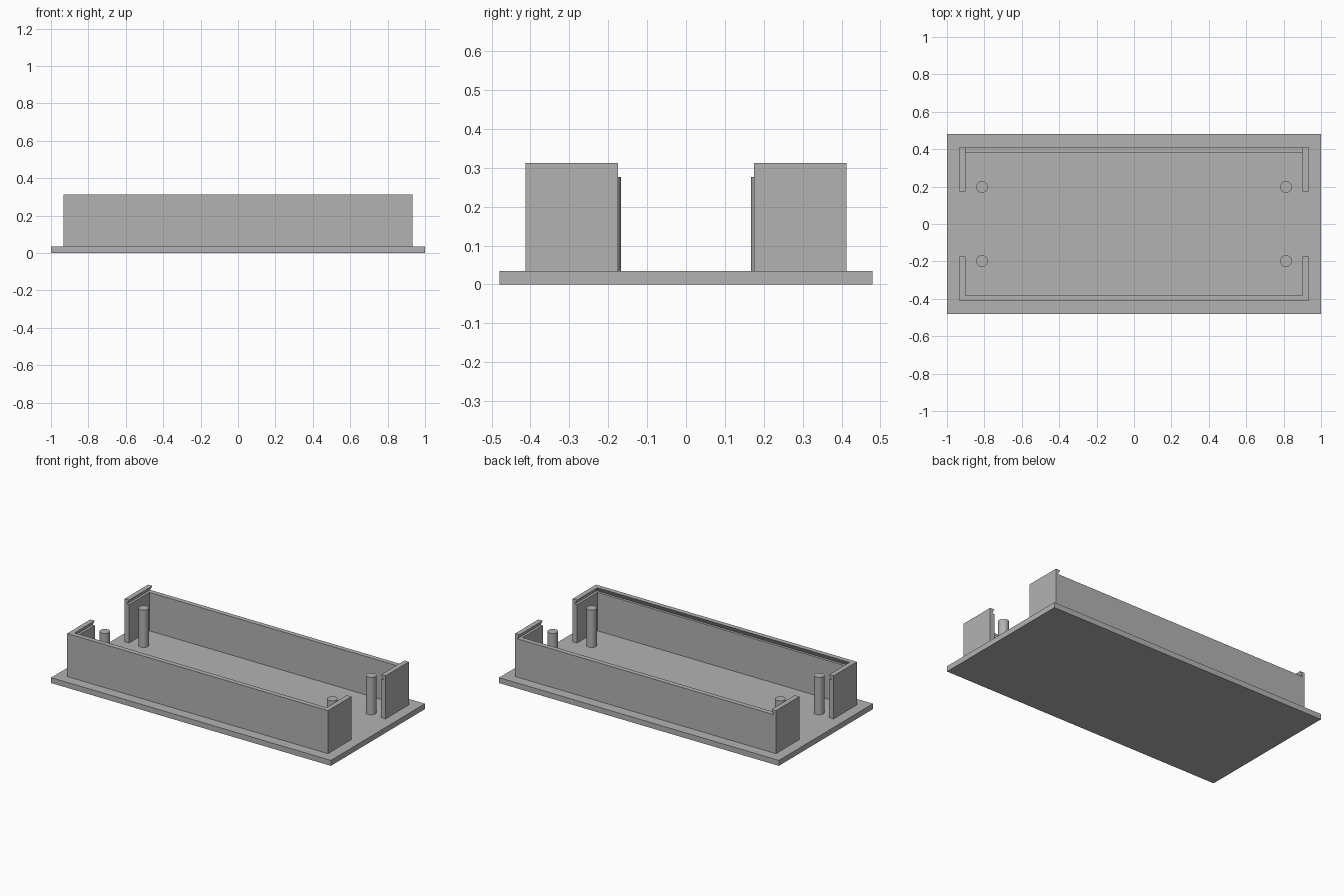
import bpy, bmesh

old = bpy.data.objects.get("Cube")
if old:
    bpy.data.objects.remove(old, do_unlink=True)

# Main dimensions
BASE_TOP, WALL_TOP, LEDGE, POST_TOP = 0.035, 0.313, 0.283, 0.277
OUT_X, OUT_Y, THICK, END_Y = 0.932, 0.413, 0.031, 0.175
IN_X, IN_Y, UNDERCUT = OUT_X - THICK, OUT_Y - THICK, 0.016

grey = bpy.data.materials.new("light grey plastic")
grey.use_nodes = True
colour = (0.45, 0.45, 0.45, 1)
grey.diffuse_color = colour
grey.node_tree.nodes["Principled BSDF"].inputs["Base Color"].default_value = colour


def loft(name, lower, upper, z0, z1):
    """Solid between two matching outlines at two heights."""
    bm = bmesh.new()
    a = [bm.verts.new((x, y, z0)) for x, y in lower]
    b = [bm.verts.new((x, y, z1)) for x, y in upper]
    bm.faces.new(a)
    bm.faces.new(b)
    n = len(a)
    for i in range(n):
        j = (i + 1) % n
        bm.faces.new((a[i], a[j], b[j], b[i]))
    bmesh.ops.recalc_face_normals(bm, faces=bm.faces)
    mesh = bpy.data.meshes.new(name)
    bm.to_mesh(mesh)
    bm.free()
    mesh.materials.append(grey)
    obj = bpy.data.objects.new(name, mesh)
    bpy.context.collection.objects.link(obj)
    return obj


def rect(x, y0, y1):
    return [(-x, y0), (x, y0), (x, y1), (-x, y1)]


# Base plate
plate = rect(1, -0.48, 0.48)
loft("base_plate", plate, plate, 0, BASE_TOP)

# Dovetail lid slot, open towards the back
rise = 0.006
over = UNDERCUT * rise / (WALL_TOP - LEDGE)
slot = loft("lid_slot_cutter",
            rect(IN_X + UNDERCUT, -IN_Y - UNDERCUT, 0.6),
            rect(IN_X - over, -IN_Y + over, 0.6),
            LEDGE, WALL_TOP + rise)
slot.hide_render = True

# U-shaped front and back walls
for side, name in ((-1, "front_wall"), (1, "back_wall")):
    half = [(IN_X, END_Y), (OUT_X, END_Y), (OUT_X, OUT_Y)]
    outline = half + [(-x, y) for x, y in reversed(half)]
    outline += [(-IN_X, IN_Y), (IN_X, IN_Y)]
    outline = [(x, side * y) for x, y in outline]
    wall = loft(name, outline, outline, BASE_TOP, WALL_TOP)
    cut = wall.modifiers.new("lid_slot", "BOOLEAN")
    cut.operation = "DIFFERENCE"
    cut.solver = "EXACT"
    cut.object = slot
    bpy.context.view_layer.objects.active = wall
    bpy.ops.object.modifier_apply(modifier=cut.name)
bpy.data.objects.remove(slot, do_unlink=True)

# Mounting posts
for side_x, lr in ((1, "left"), (-1, "right")):
    for side_y, fb in ((-1, "front"), (1, "back")):
        bpy.ops.mesh.primitive_cylinder_add(
            vertices=32, radius=0.031, depth=POST_TOP - BASE_TOP,
            location=(side_x * 0.813, side_y * 0.198, (POST_TOP + BASE_TOP) / 2))
        post = bpy.context.object
        post.name = f"{fb}_{lr}_post"
        post.data.materials.append(grey)
        bpy.ops.object.shade_smooth_by_angle()
